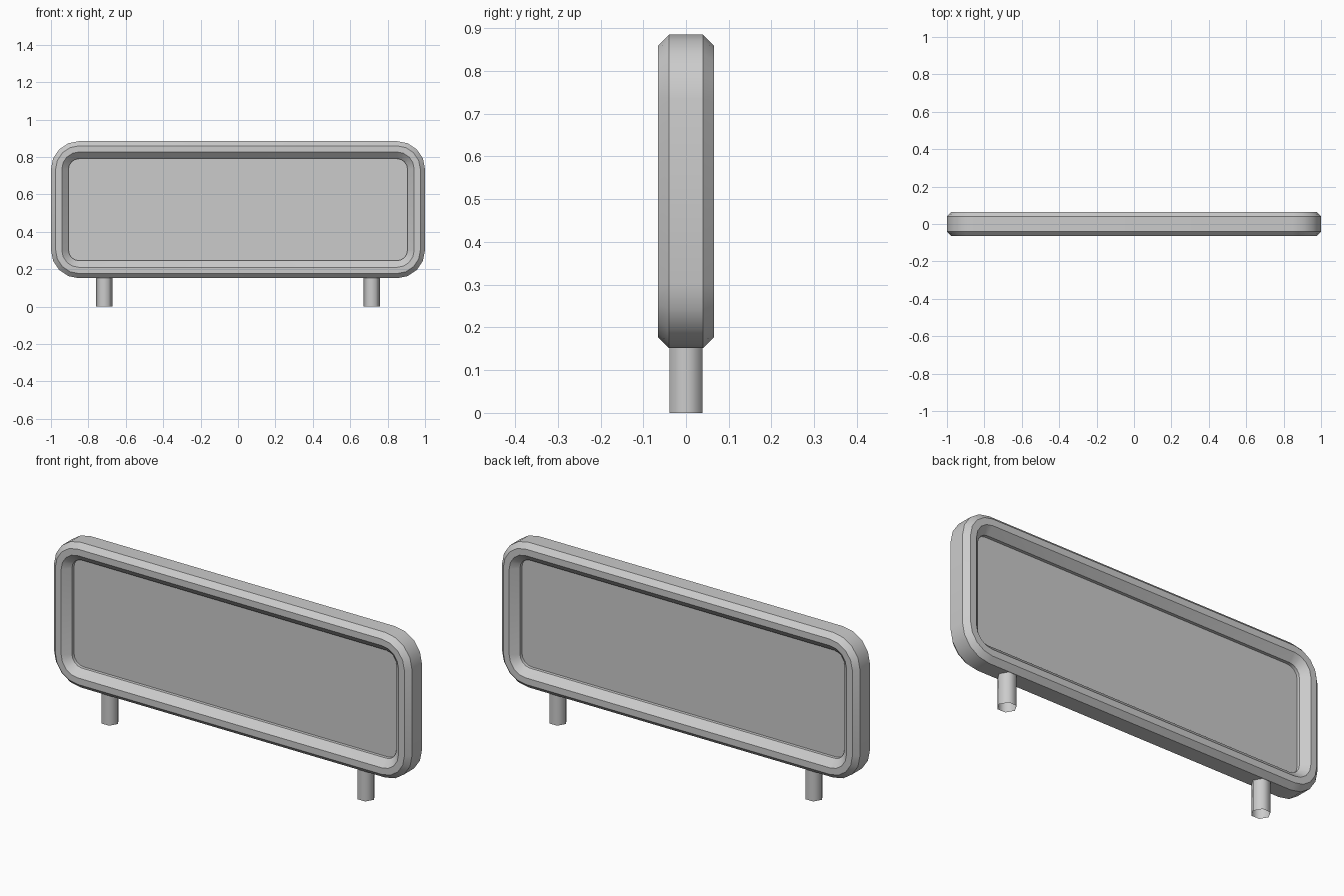
import bpy, bmesh, math
from mathutils import Matrix

cube = bpy.data.objects.get("Cube")
if cube:
    bpy.data.objects.remove(cube, do_unlink=True)

grey = bpy.data.materials.new("plain grey")
grey.use_nodes = True
grey.diffuse_color = (0.6, 0.6, 0.6, 1)
grey.node_tree.nodes["Principled BSDF"].inputs["Base Color"].default_value = (0.6, 0.6, 0.6, 1)

BOTTOM, TOP, RADIUS, STEPS = 0.152, 0.885, 0.15, 4


def finish(name, bm, angle):
    bmesh.ops.recalc_face_normals(bm, faces=bm.faces)
    mesh = bpy.data.meshes.new(name)
    bm.to_mesh(mesh)
    bm.free()
    mesh.materials.append(grey)
    obj = bpy.data.objects.new(name, mesh)
    bpy.context.collection.objects.link(obj)
    bpy.ops.object.select_all(action="DESELECT")
    obj.select_set(True)
    bpy.context.view_layer.objects.active = obj
    bpy.ops.object.shade_smooth_by_angle(angle=math.radians(angle))
    return obj


def ring(bm, inset, y):
    """Rounded rectangle, pulled in from the outer outline."""
    mid, r = (BOTTOM + TOP) / 2, RADIUS - inset
    cx, cz = 1 - RADIUS, (TOP - BOTTOM) / 2 - RADIUS
    verts = []
    for q, (sx, sz) in enumerate([(1, 1), (-1, 1), (-1, -1), (1, -1)]):
        for i in range(STEPS + 1):
            a = math.pi / 2 * (q + i / STEPS)
            verts.append(bm.verts.new((sx * cx + r * math.cos(a), y,
                                       mid + sz * cz + r * math.sin(a))))
    return verts


# Frame section (inset, depth), front half mirrored to the back
half = [(0.094, 0.015), (0.094, 0.031), (0.058, 0.065), (0.025, 0.065), (0, 0.04)]
section = [(i, -y) for i, y in half] + half[::-1]

# Board: chamfered frame with a recessed panel on both sides
bm = bmesh.new()
rings = [ring(bm, i, y) for i, y in section]
for a, b in zip(rings, rings[1:]):
    for k in range(len(a)):
        n = (k + 1) % len(a)
        bm.faces.new((a[k], a[n], b[n], b[k]))
bm.faces.new(rings[0])
bm.faces.new(rings[-1])
finish("sign_board", bm, 30)

# Legs: open six-sided tubes
for side, x in (("left", 0.715), ("right", -0.715)):
    bm = bmesh.new()
    height = BOTTOM + 0.01
    bmesh.ops.create_cone(bm, cap_ends=False, segments=6, radius1=0.044,
                          radius2=0.044, depth=height,
                          matrix=Matrix.Translation((x, 0, height / 2))
                          @ Matrix.Rotation(math.pi / 2, 4, "Z"))
    finish(side + "_leg", bm, 65)
